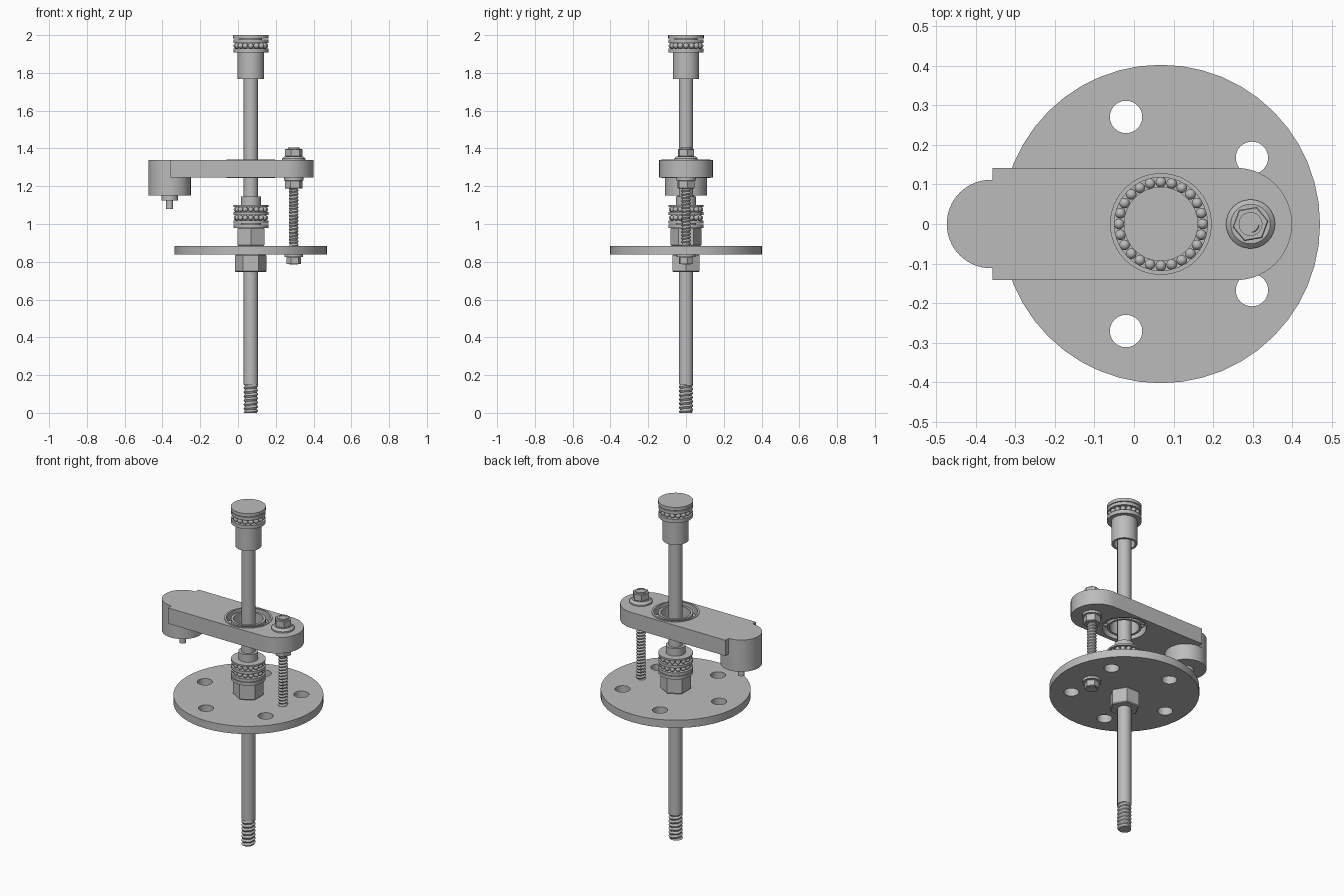
import bpy, bmesh, math
from mathutils import Matrix, Vector

if "Cube" in bpy.data.objects:
    bpy.data.objects.remove(bpy.data.objects["Cube"], do_unlink=True)

steel = bpy.data.materials.new("grey_steel")
steel.use_nodes = True
GREY = (0.5, 0.5, 0.5, 1)
steel.diffuse_color = GREY
steel.node_tree.nodes["Principled BSDF"].inputs["Base Color"].default_value = GREY

AXIS = 0.068     # main shaft
STUD = 0.295     # adjusting stud
PIVOT = -0.362   # boss at the arm's end


def add_object(name, mesh):
    obj = bpy.data.objects.new(name, mesh)
    bpy.context.collection.objects.link(obj)
    mesh.materials.clear()
    mesh.materials.append(steel)
    bpy.ops.object.select_all(action='DESELECT')
    obj.select_set(True)
    bpy.context.view_layer.objects.active = obj
    bpy.ops.object.shade_smooth_by_angle(angle=math.radians(25))
    return obj


def finish(name, bm):
    bmesh.ops.recalc_face_normals(bm, faces=bm.faces)
    mesh = bpy.data.meshes.new(name)
    bm.to_mesh(mesh)
    bm.free()
    return add_object(name, mesh)


def sweep(bm, rings, closed):
    """Skin a list of vertex rings, capping the ends unless closed."""
    n = len(rings[0])
    last = len(rings) if closed else len(rings) - 1
    for i in range(last):
        a, b = rings[i], rings[(i + 1) % len(rings)]
        for j in range(n):
            k = (j + 1) % n
            bm.faces.new((a[j], a[k], b[k], b[j]))
    if not closed:
        bm.faces.new(rings[0])
        bm.faces.new(rings[-1])


def lathe(name, x, profile, sides=32, turn=0, closed=False):
    bm = bmesh.new()
    rings = []
    for r, z in profile:
        angles = [math.tau * j / sides + math.radians(turn) for j in range(sides)]
        rings.append([bm.verts.new((x + r * math.cos(a), r * math.sin(a), z)) for a in angles])
    sweep(bm, rings, closed)
    return finish(name, bm)


def cylinder(name, x, r, z0, z1, sides=32, turn=0):
    return lathe(name, x, [(r, z0), (r, z1)], sides, turn)


def ring(name, x, inner, outer, z0, z1):
    return lathe(name, x, [(inner, z0), (outer, z0), (outer, z1), (inner, z1)], closed=True)


def hex_nut(name, x, r, z0, z1, turn):
    c = 0.06 * r
    return lathe(name, x, [(r - c, z0), (r, z0 + c), (r, z1 - c), (r - c, z1)], 6, turn)


def thread(name, x, r, depth, pitch, z0, z1, sides=20):
    """Rod whose radius follows a helical ridge."""
    bm = bmesh.new()
    count = round((z1 - z0) / pitch * 6)
    rings = []
    for i in range(count + 1):
        z = z0 + (z1 - z0) * i / count
        loop = []
        for j in range(sides):
            a = math.tau * j / sides
            phase = (z / pitch - j / sides) % 1
            rad = r - depth * abs(2 * phase - 1)
            loop.append(bm.verts.new((x + rad * math.cos(a), rad * math.sin(a), z)))
        rings.append(loop)
    sweep(bm, rings, False)
    return finish(name, bm)


def ball_row(name, x, row_radius, ball_radius, z, count):
    bm = bmesh.new()
    for i in range(count):
        a = math.tau * i / count
        spot = Vector((x + row_radius * math.cos(a), row_radius * math.sin(a), z))
        bmesh.ops.create_uvsphere(bm, u_segments=12, v_segments=8, radius=ball_radius,
                                  matrix=Matrix.Translation(spot))
    return finish(name, bm)


def arc(x, y, r, start=0, end=360, steps=32):
    angles = [math.radians(start + (end - start) * i / steps) for i in range(steps + 1)]
    if end - start == 360:
        angles.pop()
    return [(x + r * math.cos(a), y + r * math.sin(a)) for a in angles]


def plate(name, outlines, z0, z1):
    """Flat plate from an outer outline and hole outlines."""
    curve = bpy.data.curves.new(name + "_outline", 'CURVE')
    curve.dimensions = '2D'
    curve.fill_mode = 'BOTH'
    curve.extrude = (z1 - z0) / 2
    for pts in outlines:
        spline = curve.splines.new('POLY')
        spline.points.add(len(pts) - 1)
        for p, (x, y) in zip(spline.points, pts):
            p.co = (x, y, 0, 1)
        spline.use_cyclic_u = True
    temp = bpy.data.objects.new(name + "_outline", curve)
    bpy.context.collection.objects.link(temp)
    bpy.context.view_layer.update()
    source = temp.evaluated_get(bpy.context.evaluated_depsgraph_get())
    mesh = bpy.data.meshes.new_from_object(source)
    bpy.data.objects.remove(temp, do_unlink=True)
    bm = bmesh.new()
    bm.from_mesh(mesh)
    bmesh.ops.remove_doubles(bm, verts=bm.verts, dist=0.0001)
    bmesh.ops.translate(bm, verts=bm.verts, vec=(0, 0, (z0 + z1) / 2))
    finish(name, bm)


# Main shaft with threaded foot
cylinder("shaft", AXIS, 0.038, 0.15, 1.93, 24)
thread("shaft_thread", AXIS, 0.039, 0.008, 0.022, 0, 0.155)

# Round base plate with five holes
holes = []
for k in range(5):
    a = math.radians(36 + 72 * k)
    holes.append(arc(AXIS + 0.285 * math.cos(a), 0.285 * math.sin(a), 0.041))
plate("base_plate", [arc(AXIS, 0, 0.403, steps=48)] + holes, 0.838, 0.884)
hex_nut("lower_shaft_nut", AXIS, 0.083, 0.745, 0.838, 0)
hex_nut("upper_shaft_nut", AXIS, 0.082, 0.884, 0.98, 30)

# Double thrust bearing above the plate
cylinder("bearing_sleeve", AXIS, 0.053, 0.98, 1.145)
for i, (z0, z1) in enumerate([(0.98, 0.998), (1.002, 1.019), (1.047, 1.063), (1.09, 1.1)]):
    cylinder(f"thrust_washer_{i + 1}", AXIS, 0.093, z0, z1)
for i, z in enumerate([1.033, 1.077]):
    ball_row(f"thrust_balls_{i + 1}", AXIS, 0.077, 0.014, z, 16)

# Top cap with its bearing and hollow sleeve
lathe("cap_sleeve", AXIS, [(0.036, 1.87), (0.058, 1.87), (0.058, 1.767), (0.07, 1.767),
                           (0.07, 1.91), (0.036, 1.91)], closed=True)
cylinder("cap_lower_washer", AXIS, 0.093, 1.907, 1.929)
cylinder("cap_core", AXIS, 0.06, 1.92, 1.99)
ball_row("cap_balls", AXIS, 0.077, 0.015, 1.944, 16)
cylinder("cap_upper_washer", AXIS, 0.093, 1.959, 1.977)
cylinder("cap_disc", AXIS, 0.094, 1.981, 2.0)

# Swing arm with round nose and bearing bore
nose = arc(PIVOT, 0, 0.112, 90, 270)
tail = arc(0.258, 0, 0.142, -90, 90)
shoulder = PIVOT + 0.004
outline = nose + [(shoulder, -0.112), (shoulder, -0.142)] + tail
outline += [(shoulder, 0.142), (shoulder, 0.112)]
plate("swing_arm", [outline, arc(AXIS, 0, 0.128)], 1.245, 1.338)
ring("arm_bearing_outer", AXIS, 0.118, 0.129, 1.243, 1.342)
ring("arm_bearing_inner", AXIS, 0.08, 0.094, 1.25, 1.336)
ball_row("arm_bearing_balls", AXIS, 0.106, 0.0135, 1.292, 24)

# Boss and pin under the arm's nose
cylinder("arm_boss", PIVOT, 0.112, 1.15, 1.245)
cylinder("pin_collar", PIVOT, 0.044, 1.125, 1.15, 24)
cylinder("pin", PIVOT, 0.019, 1.08, 1.125, 16)

# Threaded stud with washers and nuts
thread("stud", STUD, 0.027, 0.007, 0.018, 0.785, 1.402, 16)
cylinder("stud_bottom_washer", STUD, 0.05, 0.824, 0.838)
hex_nut("stud_bottom_nut", STUD, 0.04, 0.787, 0.824, 10)
cylinder("stud_middle_washer", STUD, 0.052, 1.231, 1.245)
hex_nut("stud_middle_nut", STUD, 0.047, 1.187, 1.231, 10)
lathe("stud_top_washer", STUD, [(0.062, 1.338), (0.062, 1.346), (0.05, 1.358)])
hex_nut("stud_top_nut", STUD, 0.046, 1.358, 1.398, 10)
ring("stud_top_rim", STUD, 0.022, 0.03, 1.39, 1.405)
